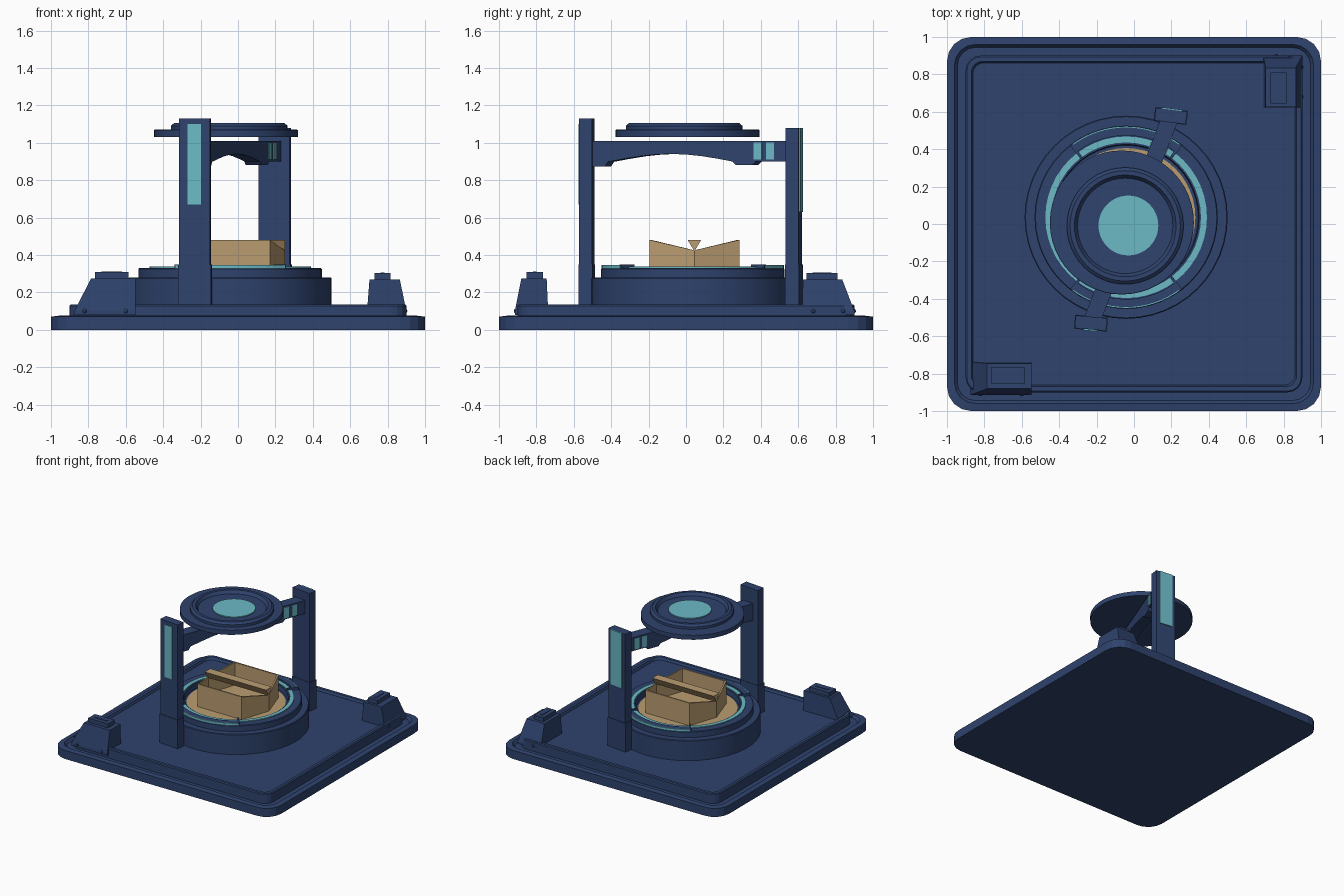
import bpy, bmesh, math
from mathutils import Matrix, Vector

if "Cube" in bpy.data.objects:
    bpy.data.objects.remove(bpy.data.objects["Cube"])


def material(name, rgb):
    m = bpy.data.materials.new(name)
    m.diffuse_color = (*rgb, 1)
    m.use_nodes = True
    m.node_tree.nodes["Principled BSDF"].inputs["Base Color"].default_value = m.diffuse_color
    return m


NAVY = material("navy", (0.028, 0.056, 0.155))
CYAN = material("cyan", (0.15, 0.49, 0.56))
TAN = material("cardboard", (0.49, 0.335, 0.165))


def finish(name, bm, mat, matrix=None, smooth=False):
    bmesh.ops.recalc_face_normals(bm, faces=bm.faces[:])
    me = bpy.data.meshes.new(name)
    bm.to_mesh(me)
    bm.free()
    me.materials.append(mat)
    ob = bpy.data.objects.new(name, me)
    if matrix:
        ob.matrix_world = matrix
    bpy.context.collection.objects.link(ob)
    if smooth:
        bpy.context.view_layer.objects.active = ob
        ob.select_set(True)
        bpy.ops.object.shade_smooth_by_angle(angle=math.radians(30))
        ob.select_set(False)
    return ob


def loft(name, loops, mat, caps=True, closed=False, **kw):
    """Skin a list of equal-length point loops."""
    bm = bmesh.new()
    rings = [[bm.verts.new(p) for p in lp] for lp in loops]
    pairs = list(zip(rings, rings[1:])) + ([(rings[-1], rings[0])] if closed else [])
    for a, b in pairs:
        n = len(a)
        for i in range(n):
            bm.faces.new((a[i], a[(i + 1) % n], b[(i + 1) % n], b[i]))
    if caps and not closed:
        bm.faces.new(rings[0])
        bm.faces.new(rings[-1])
    return finish(name, bm, mat, **kw)


def rect(x0, x1, y0, y1, z):
    return [(x0, y0, z), (x1, y0, z), (x1, y1, z), (x0, y1, z)]


def box(name, x, y, z, mat, matrix=None):
    return loft(name, [rect(*x, *y, z[0]), rect(*x, *y, z[1])], mat, matrix=matrix)


def lathe(name, center, profile, mat, n=48, closed=False):
    loops = [[(center[0] + r * math.cos(2 * math.pi * i / n),
               center[1] + r * math.sin(2 * math.pi * i / n), z) for i in range(n)]
             for r, z in profile]
    return loft(name, loops, mat, closed=closed, smooth=True)


def arc(name, center, r0, r1, z0, z1, a0, a1, mat, n=16):
    loops = []
    for i in range(n + 1):
        a = math.radians(a0 + (a1 - a0) * i / n)
        c, s = math.cos(a), math.sin(a)
        loops.append([(center[0] + r * c, center[1] + r * s, z)
                      for r, z in ((r0, z0), (r1, z0), (r1, z1), (r0, z1))])
    return loft(name, loops, mat)


def round_square(h, z, r):
    pts = []
    for k, (sx, sy) in enumerate(((1, 1), (-1, 1), (-1, -1), (1, -1))):
        for i in range(5):
            a = math.pi / 2 * (k + i / 4)
            pts.append((sx * (h - r) + r * math.cos(a), sy * (h - r) + r * math.sin(a), z))
    return pts


# square base with stepped rim and shallow tray
loft("base", [round_square(h, z, r) for h, z, r in (
    (1, 0, .13), (1, .07, .13), (.96, .075, .11), (.945, .055, .1), (.9, .055, .08),
    (.9, .128, .08), (.893, .135, .07), (.87, .135, .06), (.862, .115, .06))], NAVY)

# round pedestal with recessed bed
C = (-.042, .036)
lathe("pedestal", C, [(.543, .1), (.543, .275), (.538, .28), (.49, .28), (.49, .325),
                      (.485, .33), (.39, .33), (.385, .29)], NAVY)
lathe("light_ring", C, [(.40, .325), (.432, .325), (.432, .337), (.40, .337)], CYAN, closed=True)
lathe("bed_sheet", C, [(.37, .285), (.37, .294)], TAN)
for label, a in (("back", 90), ("front", 270)):
    arc(label + "_rail", C, .437, .48, .32, .346, a - 37, a + 37, NAVY)
    arc(label + "_rail_light", C, .48, .487, .325, .346, a - 37, a + 37, CYAN)
    for s in (-1, 1):
        arc(label + "_rail_stop", C, .395, .485, .32, .35, a + s * 37 - 1, a + s * 37 + 1, NAVY, 1)

# open gusseted carton with a folded bar across the top
cx, cy = -.03, .045


def carton_loop(k, bottom):
    out = []
    for x, y, z in ((.2, -.24, .48), (.28, 0, .425), (.2, .24, .48),
                    (-.2, .24, .48), (-.28, 0, .425), (-.2, -.24, .48)):
        out.append((cx + x * k, cy + y * k, .29 if bottom else z))
    return out


loft("carton_walls", [carton_loop(1, True), carton_loop(1, False),
                      carton_loop(.955, False), carton_loop(.955, True)], TAN, closed=True)
loft("carton_bar", [[(x, cy - .036, .48), (x, cy + .036, .48), (x, cy, .42)]
                    for x in (cx - .28, cx + .28)], TAN)

# two posts with light panels on their outer faces
P0, P1 = Vector((-.23, -.53, 0)), Vector((.197, .577, 0))
for label, p, rot, top, half, z0 in (("front", P0, -5, 1.13, .036, .67),
                                     ("back", P1, 173, 1.08, .055, .63)):
    M = Matrix.Translation(p) @ Matrix.Rotation(math.radians(rot), 4, 'Z')
    box(label + "_post", (-.084, .084), (-.034, .034), (.1, top), NAVY, M)
    box(label + "_post_sleeve", (-.088, .088), (-.038, .037), (.1, .35), NAVY, M)
    box(label + "_post_light", (-half, half), (-.041, -.033), (z0, top - .03 * (rot < 0)), CYAN, M)

# arched beam between the posts (profile along its length, then extruded)
d = P1 - P0
L = d.length
B = Matrix.Translation(P0) @ Matrix.Rotation(math.atan2(d.y, d.x), 4, 'Z')
prof = [(.02, 1.01), (.02, .872), (.12, .872), (.14, .90)]
for i in range(9):
    t = i / 8
    prof.append((.15 + t * .70, .90 + .04 * math.sin(math.pi * t)))
prof += [(.87, .88), (.965, .88), (.985, .90), (L - .02, .90), (L - .02, 1.01)]
loft("beam", [[(s, w, z) for s, z in prof] for w in (-.045, .045)], NAVY, matrix=B)
for s in (.975, 1.045):
    for w in (-.049, .041):
        box("beam_light", (s, s + .045), (w, w + .008), (.91, 1.0), CYAN, B)

# upper dish
D = (-.065, .008)
lathe("dish_plate", D, [(.385, 1.03), (.385, 1.067), (.38, 1.07)], NAVY)
lathe("dish_ring", (-.047, -.01), [(.312, 1.065), (.312, 1.09), (.295, 1.105), (.272, 1.105),
                                   (.255, 1.08)], NAVY)
lathe("dish_light", (-.03, -.008), [(.16, 1.075), (.16, 1.088)], CYAN)

# tapered corner housings, each with a cap and slot
for label, low, high, cap, zt in (
        ("front_left", (-.875, -.548, -.915, -.737), (-.785, -.548, -.88, -.745),
         (-.765, -.585, -.852, -.765), .275),
        ("back_right", (.69, .90, .622, .90), (.703, .865, .625, .835),
         (.73, .815, .645, .81), .27)):
    loft(label + "_housing", [rect(*low, .08), rect(*low, .10), rect(*high, zt)], NAVY)
    x0, x1, y0, y1 = cap
    loft(label + "_cap", [rect(*cap, zt - .01), rect(*cap, zt + .033)], NAVY)
    mx, my = (x0 + x1) / 2, (y0 + y1) / 2
    hx, hy = (.055, .01) if x1 - x0 > y1 - y0 else (.01, .05)
    box(label + "_slot", (mx - hx, mx + hx), (my - hy, my + hy), (zt + .03, zt + .037), NAVY)

# small bolts on the housings
for x, y in ((-.82, -.907), (-.60, -.907), (.76, .895), (.892, .68), (.892, .84)):
    bm = bmesh.new()
    bmesh.ops.create_icosphere(bm, subdivisions=2, radius=.014)
    finish("housing_bolt", bm, NAVY, Matrix.Translation((x, y, .10)))
